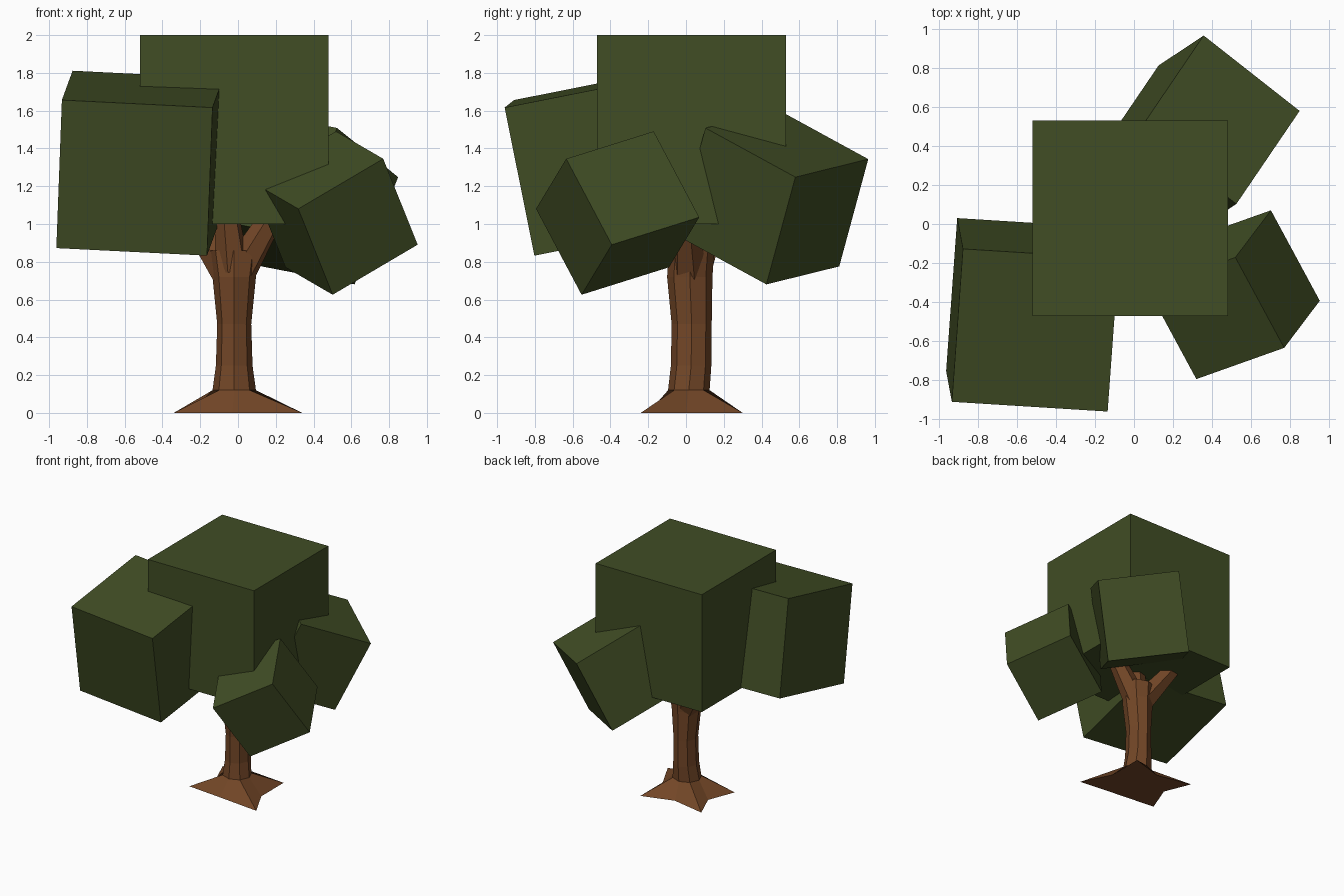
import bpy, bmesh, math
from mathutils import Vector, Matrix

if "Cube" in bpy.data.objects:
    bpy.data.objects.remove(bpy.data.objects["Cube"])


def material(name, rgb):
    m = bpy.data.materials.new(name)
    m.diffuse_color = (*rgb, 1)
    m.use_nodes = True
    m.node_tree.nodes["Principled BSDF"].inputs["Base Color"].default_value = m.diffuse_color
    return m


LEAF = material("leaf green", (0.052, 0.075, 0.018))
BARK = material("bark brown", (0.17, 0.062, 0.02))


def finish(name, bm, mat):
    bmesh.ops.recalc_face_normals(bm, faces=bm.faces)
    me = bpy.data.meshes.new(name)
    bm.to_mesh(me)
    bm.free()
    me.materials.append(mat)
    ob = bpy.data.objects.new(name, me)
    bpy.context.collection.objects.link(ob)
    return ob


def leaf_cube(name, centre, size, u, v):
    """Cube whose local x and y axes follow u and v."""
    x = Vector(u).normalized()
    v = Vector(v)
    y = (v - x * v.dot(x)).normalized()
    rot = Matrix((x, y, x.cross(y))).transposed().to_4x4()
    bm = bmesh.new()
    bmesh.ops.create_cube(bm, size=size, matrix=Matrix.Translation(centre) @ rot)
    finish(name, bm, LEAF)


def loft(name, rings):
    """Closed skin through rings with equal point counts."""
    bm = bmesh.new()
    loops = [[bm.verts.new(p) for p in r] for r in rings]
    n = len(loops[0])
    for a, b in zip(loops, loops[1:]):
        for i in range(n):
            j = (i + 1) % n
            bm.faces.new((a[i], a[j], b[j], b[i]))
    bm.faces.new(loops[0])
    bm.faces.new(loops[-1])
    finish(name, bm, BARK)


def ring(c, rx, ry, n=8, axis=(0, 0, 1), start=-45):
    q = Vector((0, 0, 1)).rotation_difference(Vector(axis))
    out = []
    for i in range(n):
        a = math.radians(start + 360 * i / n)
        out.append(Vector(c) + q @ Vector((rx * math.cos(a), ry * math.sin(a), 0)))
    return out


# Foliage: one upright cube and three tilted ones
leaf_cube("crown_top", (-0.02, 0.03, 1.5), 1.0, (1, 0, 0), (0, 1, 0))
leaf_cube("crown_left", (-0.52, -0.465, 1.322), 0.80, (0.80, -0.05, -0.04), (0.05, 0.78, 0.155))
leaf_cube("crown_right", (0.51, -0.362, 1.058), 0.546, (-0.45, -0.16, -0.265), (0.18, 0.24, -0.455))
leaf_cube("crown_back", (0.325, 0.457, 1.142), 0.632, (0.49, -0.385, -0.095), (-0.23, -0.155, -0.57))

# Trunk: spreading root star below, octagonal stem above
roots = [(0.34, -0.24), (0.22, 0.0), (0.22, 0.30), (-0.05, 0.22),
         (-0.34, 0.28), (-0.25, 0.06), (-0.34, -0.17), (-0.03, -0.2)]
stem = [(0.12, -0.02, 0.015, 0.115, 0.11), (0.25, -0.02, 0.027, 0.097, 0.107),
        (0.47, -0.02, 0.03, 0.09, 0.106), (0.72, -0.02, 0.02, 0.115, 0.12),
        (0.86, -0.02, 0.03, 0.14, 0.12)]
loft("trunk", [[Vector((x, y, 0)) for x, y in roots]] +
     [ring((x, y, z), rx, ry) for z, x, y, rx, ry in stem])

# Branches reaching into the foliage
for name, start, end in (("branch_left", (-0.05, 0.04, 0.74), (-0.25, 0.15, 1.04)),
                         ("branch_right", (0.0, 0.02, 0.74), (0.18, 0.0, 1.04)),
                         ("branch_front", (-0.03, 0.0, 0.76), (-0.06, -0.05, 1.06))):
    d = Vector(end) - Vector(start)
    loft(name, [ring(start, 0.095, 0.095, 6, d), ring(end, 0.065, 0.065, 6, d)])
